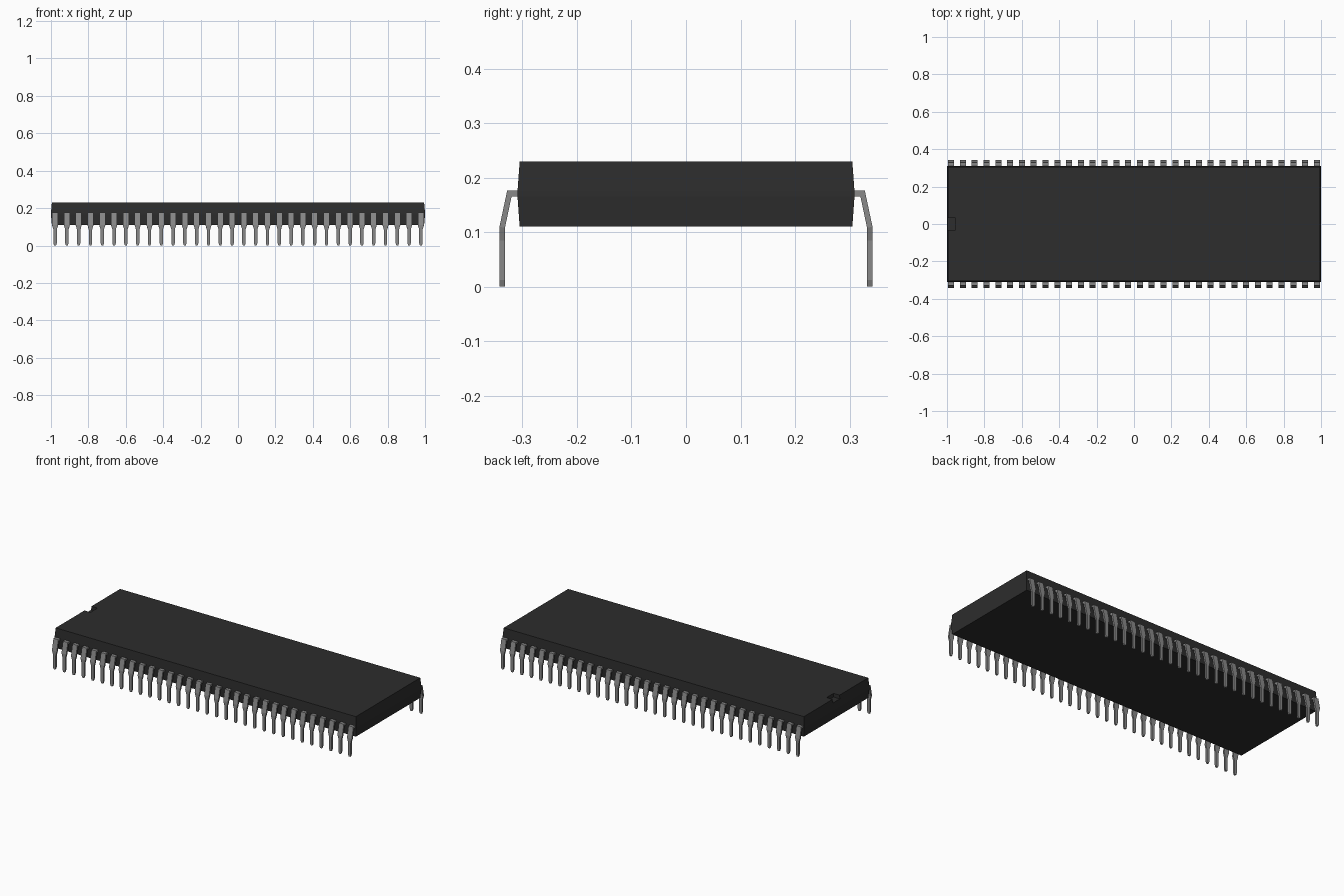
import bpy, bmesh

if "Cube" in bpy.data.objects:
    bpy.data.objects.remove(bpy.data.objects["Cube"], do_unlink=True)

PIN_COUNT = 32
PITCH = 0.0631


def make_material(name, value):
    mat = bpy.data.materials.new(name)
    mat.use_nodes = True
    color = (value, value, value, 1)
    mat.diffuse_color = color
    mat.node_tree.nodes["Principled BSDF"].inputs["Base Color"].default_value = color
    return mat


def loft(name, rings, mat):
    """Join a list of four-point rings into a closed, flat-shaded object."""
    bm = bmesh.new()
    loops = [[bm.verts.new(p) for p in ring] for ring in rings]
    for a, b in zip(loops, loops[1:]):
        for i in range(4):
            j = (i + 1) % 4
            bm.faces.new((a[i], a[j], b[j], b[i]))
    bm.faces.new(loops[0][::-1])
    bm.faces.new(loops[-1])
    bmesh.ops.recalc_face_normals(bm, faces=bm.faces)
    mesh = bpy.data.meshes.new(name)
    bm.to_mesh(mesh)
    bm.free()
    mesh.materials.append(mat)
    obj = bpy.data.objects.new(name, mesh)
    bpy.context.collection.objects.link(obj)
    return obj


def rectangle(x0, x1, y0, y1, z):
    return [(x0, y0, z), (x1, y0, z), (x1, y1, z), (x0, y1, z)]


plastic = make_material("black plastic", 0.026)
metal = make_material("grey metal", 0.25)

# Moulded body, widest at the parting line
sections = [(0.995, 0.305, 0.11), (1.0, 0.309, 0.165),
            (1.0, 0.309, 0.175), (0.995, 0.305, 0.23)]
body = loft("chip_body", [rectangle(-x, x, -y, y, z) for x, y, z in sections], plastic)

# Orientation notch cut into the top of the left-hand end
cutter = loft("notch_cutter", [rectangle(-1.05, -0.955, -0.033, 0.033, z)
                               for z in (0.208, 0.26)], plastic)
cutter.hide_render = True
cut = body.modifiers.new("Notch", 'BOOLEAN')
cut.operation = 'DIFFERENCE'
cut.solver = 'EXACT'
cut.object = cutter
bpy.context.view_layer.objects.active = body
bpy.ops.object.modifier_apply(modifier=cut.name)
bpy.data.objects.remove(cutter, do_unlink=True)

# Bent pin: outer y, outer z, inner y, inner z, half width at each station
stations = [
    (0.300, 0.176, 0.300, 0.165, 0.016),
    (0.328, 0.176, 0.320, 0.165, 0.016),
    (0.342, 0.110, 0.332, 0.108, 0.016),
    (0.342, 0.085, 0.332, 0.085, 0.009),
    (0.342, 0.012, 0.332, 0.012, 0.009),
    (0.342, 0.000, 0.332, 0.000, 0.005),
]
start = -PITCH * (PIN_COUNT - 1) / 2
rings = [[(start - w, -yo, zo), (start + w, -yo, zo),
          (start + w, -yi, zi), (start - w, -yi, zi)]
         for yo, zo, yi, zi, w in stations]
pins = loft("pins", rings, metal)

# Repeat the pin along the front and mirror the row to the back
row = pins.modifiers.new("Row", 'ARRAY')
row.count = PIN_COUNT
row.use_relative_offset = False
row.use_constant_offset = True
row.constant_offset_displace = (PITCH, 0, 0)
mirror = pins.modifiers.new("Opposite row", 'MIRROR')
mirror.use_axis = (False, True, False)
mirror.use_mirror_merge = False
